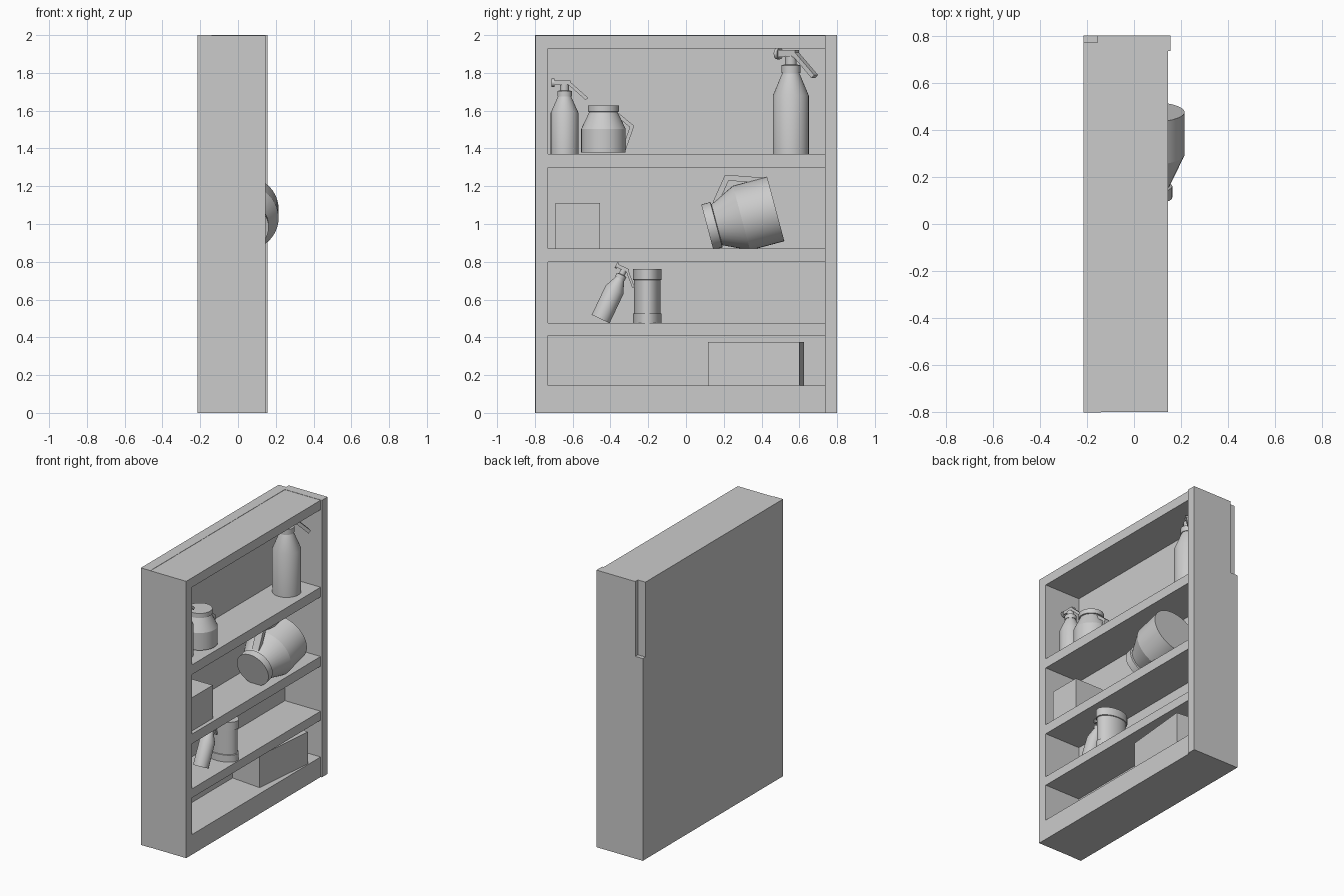
import bpy, bmesh, math
from mathutils import Matrix, Vector

if "Cube" in bpy.data.objects:
    bpy.data.objects.remove(bpy.data.objects["Cube"])

grey = bpy.data.materials.new("plain_grey")
grey.diffuse_color = (0.6, 0.6, 0.6, 1)
grey.use_nodes = True
grey.node_tree.nodes["Principled BSDF"].inputs["Base Color"].default_value = grey.diffuse_color


def finish(name, bm, matrix=Matrix(), smooth=False):
    """Turn a bmesh into a named object."""
    bm.transform(matrix)
    bmesh.ops.recalc_face_normals(bm, faces=bm.faces)
    me = bpy.data.meshes.new(name)
    bm.to_mesh(me)
    bm.free()
    me.materials.append(grey)
    ob = bpy.data.objects.new(name, me)
    bpy.context.collection.objects.link(ob)
    if smooth:
        bpy.ops.object.select_all(action='DESELECT')
        ob.select_set(True)
        bpy.context.view_layer.objects.active = ob
        bpy.ops.object.shade_smooth_by_angle(angle=math.radians(25))
    return ob


def add_box(bm, lo, hi, matrix=Matrix()):
    lo, hi = Vector(lo), Vector(hi)
    d = hi - lo
    m = matrix @ Matrix.Translation((lo + hi) / 2) @ Matrix.Diagonal((*d, 1))
    bmesh.ops.create_cube(bm, size=1, matrix=m)


def box(name, lo, hi, matrix=Matrix()):
    bm = bmesh.new()
    add_box(bm, lo, hi)
    return finish(name, bm, matrix)


def add_lathe(bm, profile, n=32):
    """Closed solid of revolution about z from (radius, z) points."""
    rings = []
    for r, z in profile:
        rings.append([bm.verts.new((r * math.cos(2 * math.pi * i / n),
                                    r * math.sin(2 * math.pi * i / n), z))
                      for i in range(n)])
    for a, b in zip(rings, rings[1:]):
        for i in range(n):
            j = (i + 1) % n
            bm.faces.new((a[i], a[j], b[j], b[i]))
    bm.faces.new(rings[0])
    bm.faces.new(rings[-1])


def add_bar(bm, p, q, t, w):
    """Square bar between two (y, z) points, t thick, w wide in x."""
    d = Vector(q) - Vector(p)
    m = Matrix.Translation((0, *p)) @ Matrix.Rotation(math.atan2(d.y, d.x), 4, 'X')
    add_box(bm, (-w / 2, -t / 4, -t / 2), (w / 2, d.length + t / 4, t / 2), m)


def place(loc, sx=1, sy=None, sz=None, rx=0, rz=0):
    sy = sx if sy is None else sy
    sz = sx if sz is None else sz
    return (Matrix.Translation(loc) @ Matrix.Rotation(math.radians(rz), 4, 'Z')
            @ Matrix.Rotation(math.radians(rx), 4, 'X') @ Matrix.Diagonal((sx, sy, sz, 1)))


# Cabinet: back panel, sides and the corner post that stops below the notch
box("back_panel", (-0.215, -0.8, 0), (-0.14, 0.77, 2))
box("corner_post", (-0.215, 0.77, 0), (-0.155, 0.8, 1.46))
box("corner_filler", (-0.155, 0.77, 0), (-0.14, 0.8, 2))
box("side_panel_left", (-0.14, -0.798, 0), (0.145, -0.73, 1.998))
box("side_panel_right", (-0.14, 0.735, 0), (0.155, 0.8, 2))

# Horizontal boards
for name, z0, z1 in (("base_board", 0, 0.145), ("shelf_low", 0.41, 0.475),
                     ("shelf_middle", 0.80, 0.87), ("shelf_high", 1.30, 1.37),
                     ("top_board", 1.93, 1.998)):
    box(name, (-0.14, -0.73, z0), (0.145, 0.735, z1))


# Spray bottles: turned body, pump head, nozzle and trigger
def spray_bottle(name, matrix):
    bm = bmesh.new()
    add_lathe(bm, [(0.095, 0), (0.095, 0.31), (0.045, 0.43), (0.05, 0.43), (0.05, 0.47),
                   (0.03, 0.475), (0.03, 0.52)])
    add_box(bm, (-0.02, -0.075, 0.515), (0.02, 0.04, 0.55))
    add_bar(bm, (0.025, 0.535), (0.15, 0.415), 0.024, 0.036)
    start = len(bm.verts)
    add_lathe(bm, [(0.03, 0), (0.03, 0.02)], 20)
    bm.verts.ensure_lookup_table()
    bmesh.ops.transform(bm, verts=bm.verts[start:], matrix=Matrix.Translation((0, -0.07, 0.532))
                        @ Matrix.Rotation(math.pi / 2, 4, 'X'))
    finish(name, bm, matrix, True)


spray_bottle("spray_bottle_large", place((0, 0.555, 1.37), rz=-35))
spray_bottle("spray_bottle_medium", place((0.005, -0.643, 1.37), 0.77, 0.77, 0.71))
spray_bottle("spray_bottle_tipped", place((0.02, -0.452, 0.497), 0.55, rx=-25.5))


# Jugs: tapered jar with lid rim and angular handle
def jug(name, matrix):
    bm = bmesh.new()
    add_lathe(bm, [(0.118, 0), (0.118, 0.125), (0.075, 0.215), (0.083, 0.217),
                   (0.083, 0.25)], 40)
    pts = [(0.078, 0.198), (0.151, 0.138), (0.108, 0.016)]
    for p, q in zip(pts, pts[1:]):
        add_bar(bm, p, q, 0.02, 0.035)
    finish(name, bm, matrix, True)


jug("jug_upright", place((0.0, -0.437, 1.378)))
jug("jug_tipped", place((0.038, 0.475, 1.08), 1.5, rx=105))

# Oval canister with base and lid bands
bm = bmesh.new()
add_lathe(bm, [(0.075, 0), (0.075, 0.05), (0.07, 0.052), (0.07, 0.228),
               (0.075, 0.23), (0.075, 0.288)], 40)
finish("canister", bm, place((0.02, -0.205, 0.475), 1.58, 1, 1), True)

# Boxes
box("box_small", (-0.11, -0.69, 0.87), (0.117, -0.455, 1.11))
box("box_long", (-0.12, -0.2435, 0), (0.12, 0.2435, 0.23), place((-0.005, 0.37, 0.145), rz=-5.4))
